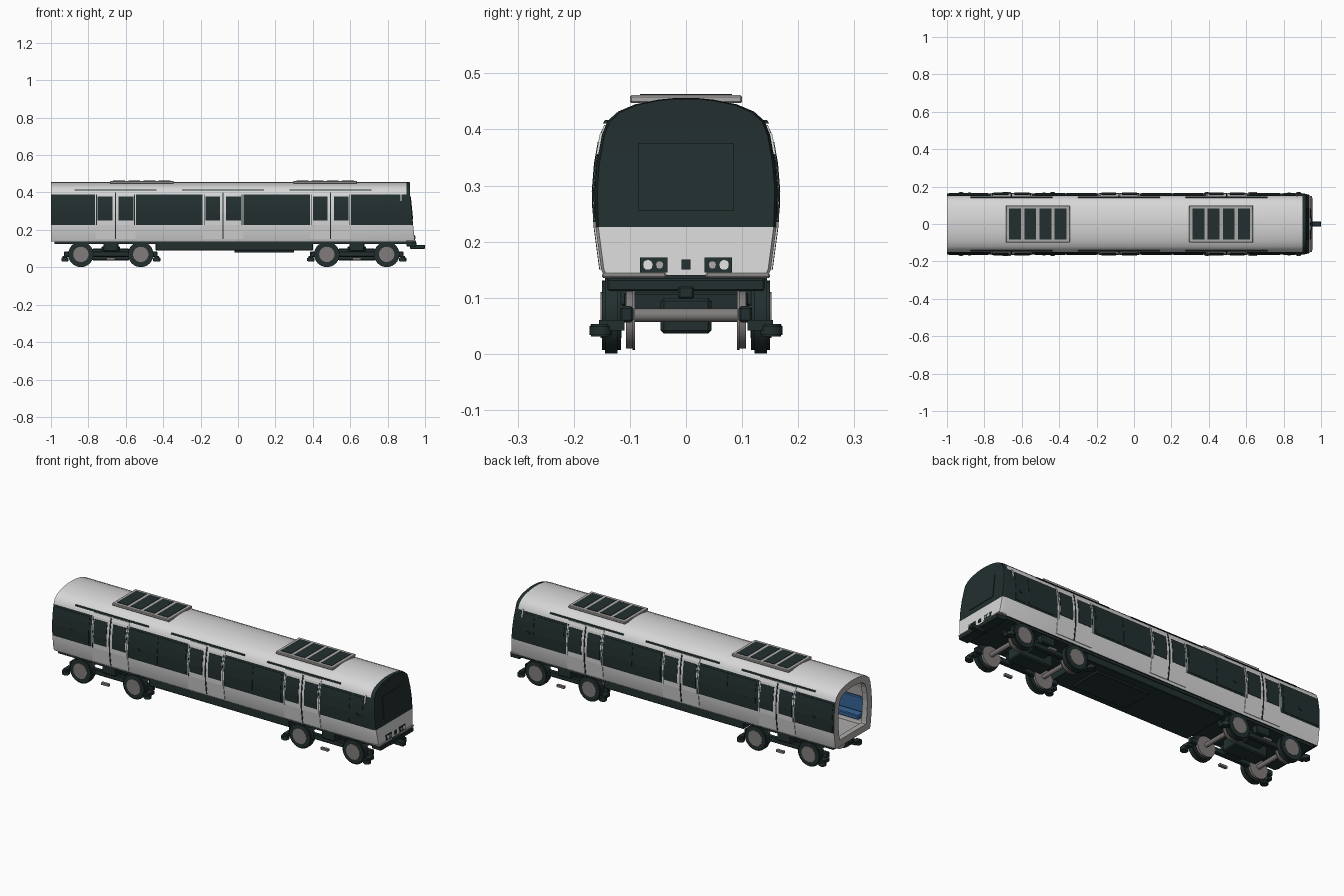
import bpy, bmesh
from math import radians
from mathutils import Matrix, Vector

cube = bpy.data.objects.get("Cube")
if cube:
    bpy.data.objects.remove(cube)


def material(name, r, g, b):
    m = bpy.data.materials.new(name)
    m.use_nodes = True
    m.diffuse_color = (r, g, b, 1)
    m.node_tree.nodes["Principled BSDF"].inputs["Base Color"].default_value = (r, g, b, 1)
    return m


LIGHT = material("light grey paint", .68, .68, .68)
DARK = material("dark green black", .016, .028, .028)
STEEL = material("wheel steel", .22, .2, .2)
LINER = material("interior grey", .42, .41, .4)
BLUE = material("blue seat", .04, .13, .32)
WHITE = material("lamp white", .85, .87, .85)


def finish(name, bm, mats, smooth=False):
    bmesh.ops.recalc_face_normals(bm, faces=bm.faces)
    me = bpy.data.meshes.new(name)
    bm.to_mesh(me)
    bm.free()
    for m in mats:
        me.materials.append(m)
    ob = bpy.data.objects.new(name, me)
    bpy.context.collection.objects.link(ob)
    if smooth:
        bpy.ops.object.select_all(action='DESELECT')
        ob.select_set(True)
        bpy.context.view_layer.objects.active = ob
        bpy.ops.object.shade_smooth_by_angle(angle=radians(35))
    return ob


def box(name, x, y, z, mat, bevel=0):
    """Box given by its (low, high) extents."""
    bm = bmesh.new()
    size = [b - a for a, b in (x, y, z)]
    mid = [(a + b) / 2 for a, b in (x, y, z)]
    bmesh.ops.create_cube(bm, size=1, matrix=Matrix.Translation(mid) @ Matrix.Diagonal(size + [1]))
    if bevel:
        bmesh.ops.bevel(bm, geom=bm.edges[:], offset=bevel, segments=1, affect='EDGES')
    return finish(name, bm, [mat])


def pair(name, x, y, z, mat, bevel=0):
    """Box repeated on both sides of the car."""
    box(name + "_front", x, (-y[1], -y[0]), z, mat, bevel)
    box(name + "_back", x, y, z, mat, bevel)


def cylinder(name, centre, radius, depth, axis, mat, bevel=0):
    bm = bmesh.new()
    turn = Vector((0, 0, 1)).rotation_difference(Vector(axis)).to_matrix().to_4x4()
    bmesh.ops.create_cone(bm, cap_ends=True, segments=32, radius1=radius, radius2=radius,
                          depth=depth, matrix=Matrix.Translation(centre) @ turn)
    if bevel:
        rims = [e for e in bm.edges if any(len(f.verts) > 4 for f in e.link_faces)]
        bmesh.ops.bevel(bm, geom=rims, offset=bevel, segments=2, affect='EDGES')
    return finish(name, bm, [mat], True)


def loft(rings, caps=False):
    bm = bmesh.new()
    rows = [[bm.verts.new(p) for p in r] for r in rings]
    for a, b in zip(rows, rows[1:]):
        for i in range(len(a)):
            j = (i + 1) % len(a)
            bm.faces.new((a[i], a[j], b[j], b[i]))
    if caps:
        bm.faces.new(rows[0])
        bm.faces.new(rows[-1])
    return bm, rows


# Cross-section of the car: height, half width
PROFILE = [(.138, .146), (.15, .151), (.225, .161), (.29, .163), (.34, .159), (.39, .15),
           (.415, .14), (.432, .121), (.445, .09), (.453, .05), (.456, .02)]
BAND = (.225, .39)
DOORS = (-.655, -.08, .495)


def half_width(z):
    for (z0, y0), (z1, y1) in zip(PROFILE, PROFILE[1:]):
        if z <= z1:
            return y0 + (y1 - y0) * (z - z0) / (z1 - z0)
    return PROFILE[-1][1]


def section(x, sy=1, sz=1):
    pts = [(-y * sy, .3 + (z - .3) * sz) for z, y in PROFILE]
    pts += [(-y, z) for y, z in reversed(pts)]
    return [(x(z) if callable(x) else x, y, z) for y, z in pts]


def nose_x(z):
    return .92 + max(0, .39 - z) * .1


# Body shell with the sloping nose
edges = [c + s * .11 for c in DOORS for s in (-1, 1)]
bm, rows = loft([section(x) for x in [-1] + edges] +
                [section(lambda z: nose_x(z) - .02), section(nose_x, .97, .99)])
nose = rows[-1]
n = len(PROFILE)
for i in range(n - 1):
    bm.faces.new((nose[i], nose[i + 1], nose[-2 - i], nose[-1 - i]))
for f in bm.faces:
    c = f.calc_center_median()
    in_band = BAND[0] < c.z < BAND[1] and not any(abs(c.x - d) < .1 for d in DOORS)
    mask = c.x > .905 and c.z > BAND[0]
    f.material_index = int(in_band or mask or c.z < .14)
finish("body_shell", bm, [LIGHT, DARK], True)

# Interior lining, open rear frame and seats
bm, rows = loft([section(-.99, .95, .93), section(.88, .95, .93)])
bm.faces.new(rows[-1])
finish("interior_lining", bm, [LINER])
bm, _ = loft([section(-1), section(-1, .76, .78), section(-.97, .76, .78)])
finish("rear_frame", bm, [LINER])
for x in ((-.97, -.78), (-.53, -.2), (.04, .37), (.62, .82)):
    pair("seat_cushion", x, (.09, .147), (.195, .22), BLUE, .004)
    pair("seat_back", x, (.13, .147), (.22, .3), BLUE, .004)


def side_panel(name, x0, x1, z0, z1, out, mat):
    """Thin plate following the curve of both sides."""
    zs = [z0] + [z for z, _ in PROFILE if z0 < z < z1] + [z1]
    for s, side in ((-1, "front"), (1, "back")):
        rings = []
        for z in zs:
            a, b = s * (half_width(z) - .002), s * (half_width(z) + out)
            rings.append([(x0, a, z), (x0, b, z), (x1, b, z), (x1, a, z)])
        bm, _ = loft(rings, True)
        finish(name + "_" + side, bm, [mat])


# Sliding doors, windows, seams and gutters
for d in DOORS:
    for s in (-1, 1):
        a, b = sorted((d + s * .004, d + s * .108))
        side_panel("door_leaf", a, b, .15, .408, .003, LIGHT)
        a, b = sorted((d + s * .017, d + s * .095))
        side_panel("door_window", a, b, .25, .378, .005, DARK)
        a, b = sorted((d + s * .1, d + s * .103))
        side_panel("door_seam", a, b, .225, .39, .004, DARK)
    side_panel("door_joint", d - .003, d + .003, .15, .4, .0035, DARK)
    side_panel("gutter", d - .22, d + .22, .411, .417, .006, DARK)
for x0, x1 in ((-.99, -.78), (-.53, -.37), (-.36, -.2), (.04, .2), (.21, .37), (.62, .78)):
    side_panel("side_window", x0, x1, .235, .38, .002, DARK)
side_panel("cab_door", .8, .86, .235, .38, .002, DARK)
side_panel("marker_strip", .868, .874, .355, .395, .004, WHITE)
for x in (-.88, -.48, .44, .83):
    side_panel("side_handle", x - .008, x + .008, .28, .292, .005, DARK)

# Roof ventilation units
for x in (-.685, .295):
    box("roof_unit", (x, x + .342), (-.1, .1), (.447, .461), LINER, .003)
    for i in range(4):
        a = x + .018 + i * .081
        box("roof_grille", (a, a + .063), (-.082, .082), (.458, .463), DARK)


def nose_plate(name, y0, y1, z0, z1, out, mat):
    bm, _ = loft([[(nose_x(z) - .004, y0, z), (nose_x(z) + out, y0, z),
                   (nose_x(z) + out, y1, z), (nose_x(z) - .004, y1, z)] for z in (z0, z1)], True)
    finish(name, bm, [mat])


# Windscreen, lamps and nose trim
nose_plate("windscreen", -.085, .085, .255, .376, .003, DARK)
nose_plate("centre_bracket", -.008, .008, .15, .168, .004, DARK)
for s in (-1, 1):
    a, b = sorted((s * .033, s * .082))
    nose_plate("lamp_panel", a, b, .145, .172, .003, DARK)
    cylinder("head_lamp", (nose_x(.158) + .003, s * .068, .159), .009, .006, (1, 0, 0), WHITE)
    cylinder("tail_lamp", (nose_x(.158) + .003, s * .047, .159), .007, .006, (1, 0, 0), LINER)
    a, b = sorted((s * .035, s * .15))
    box("nose_skirt", (.9, .952), (a, b), (.135, .144), LINER, .003)

# Underframe and coupler
box("underframe", (-.98, .93), (-.14, .14), (.125, .14), DARK)
box("front_beam", (.9, .955), (-.14, .14), (.112, .134), DARK, .003)
box("equipment_case", (-.44, .4), (-.135, .135), (.09, .13), DARK, .003)
box("lower_case", (-.02, .3), (-.09, .09), (.078, .092), DARK, .003)
box("coupler", (.92, 1), (-.014, .014), (.098, .12), DARK, .003)

# Bogies with rubber tyres, steel wheels and guide wheels
for c in (-.68, .635):
    pair("bogie_beam", (c - .25, c + .25), (.094, .118), (.056, .085), DARK, .004)
    pair("suspension", (c - .04, c + .04), (.094, .135), (.085, .13), DARK, .004)
    box("bolster", (c - .05, c + .05), (-.11, .11), (.065, .11), DARK, .004)
    box("gear_case", (c - .1, c + .1), (-.045, .045), (.036, .1), DARK, .006)
    pair("collector_shoe", (c - .022, c + .022), (.155, .17), (.04, .052), STEEL)
    for dx in (-.16, .16):
        cylinder("axle", (c + dx, 0, .069), .012, .28, (0, 1, 0), STEEL)
        for s in (-1, 1):
            cylinder("tyre", (c + dx, s * .133, .069), .068, .034, (0, 1, 0), DARK, .006)
            cylinder("hub", (c + dx, s * .1335, .069), .043, .037, (0, 1, 0), STEEL, .002)
            cylinder("steel_wheel", (c + dx, s * .1, .061), .051, .014, (0, 1, 0), STEEL)
            cylinder("wheel_flange", (c + dx, s * .093, .061), .054, .004, (0, 1, 0), STEEL)
    for dx in (-.245, .245):
        pair("guide_arm", (c + dx - .012, c + dx + .012), (.11, .155), (.042, .06), DARK)
        for s in (-1, 1):
            cylinder("guide_wheel", (c + dx, s * .152, .042), .02, .022, (0, 0, 1), DARK, .003)
